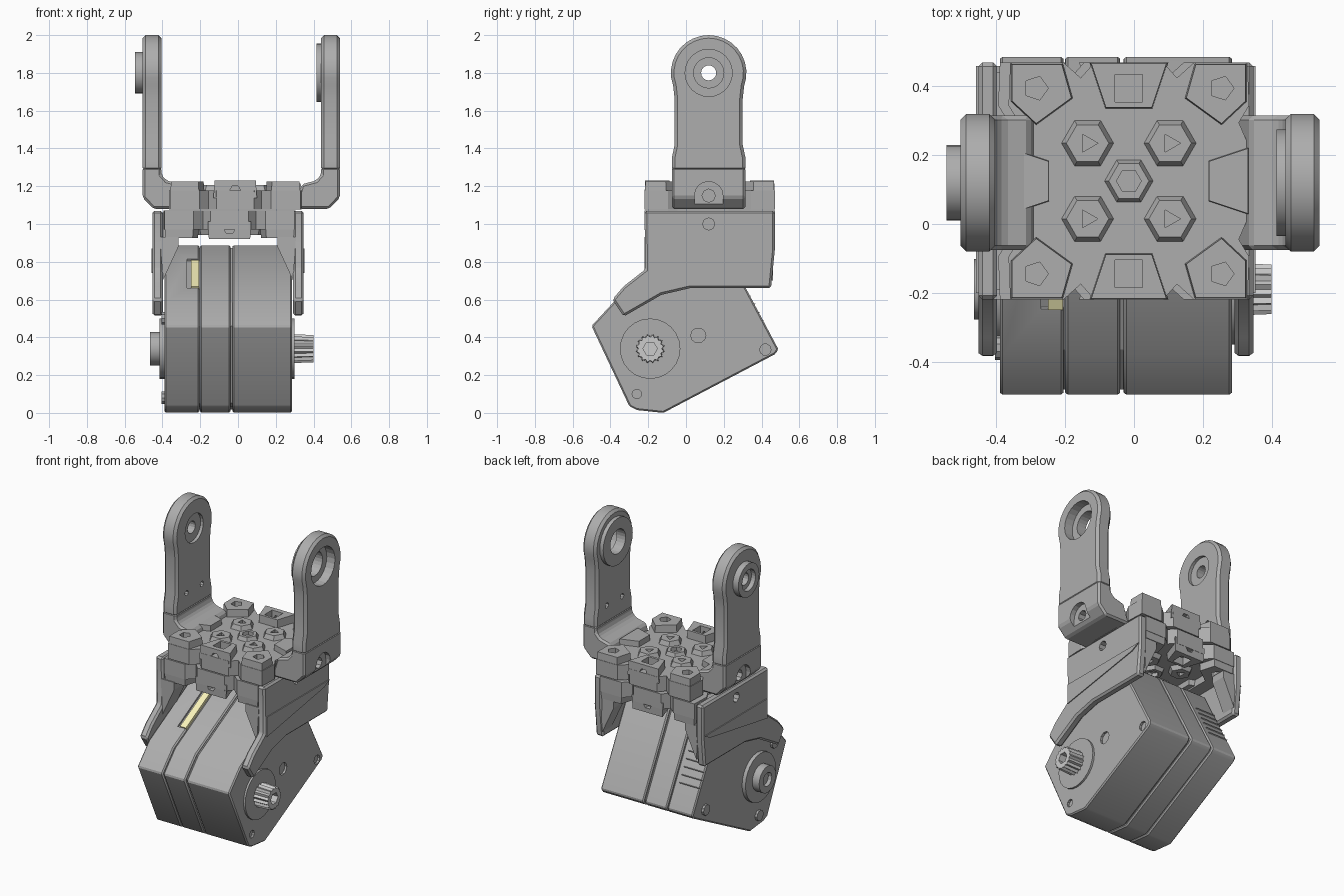
import bpy, bmesh
from math import sin, cos, pi
from mathutils import Vector

if "Cube" in bpy.data.objects:
    bpy.data.objects.remove(bpy.data.objects["Cube"])


def prism(name, pts, a, b, axis='X', taper=1.0, bevel=0, smooth=False):
    """Extrude a profile from a to b; X takes (y,z), Y takes (x,z), Z takes (x,y)."""
    c = [sum(p[i] for p in pts) / len(pts) for i in (0, 1)]

    def place(u, v, w):
        return {'X': (w, u, v), 'Y': (u, w, v), 'Z': (u, v, w)}[axis]
    bm = bmesh.new()
    lo = [bm.verts.new(place(u, v, a)) for u, v in pts]
    hi = [bm.verts.new(place(c[0] + (u - c[0]) * taper, c[1] + (v - c[1]) * taper, b)) for u, v in pts]
    n = len(pts)
    bm.faces.new(lo)
    bm.faces.new(hi)
    for i in range(n):
        bm.faces.new((lo[i], lo[(i + 1) % n], hi[(i + 1) % n], hi[i]))
    bmesh.ops.recalc_face_normals(bm, faces=bm.faces)
    me = bpy.data.meshes.new(name)
    bm.to_mesh(me)
    bm.free()
    ob = bpy.data.objects.new(name, me)
    bpy.context.collection.objects.link(ob)
    select(ob)
    if bevel:
        m = ob.modifiers.new('bevel', 'BEVEL')
        m.width, m.segments, m.limit_method = bevel, 1, 'ANGLE'
        bpy.ops.object.modifier_apply(modifier='bevel')
    if smooth:
        bpy.ops.object.shade_smooth_by_angle()
    return ob


def select(ob):
    bpy.ops.object.select_all(action='DESELECT')
    ob.select_set(True)
    bpy.context.view_layer.objects.active = ob


def ring(c, r, n=24, a0=0.0, a1=2 * pi):
    k = n if a1 - a0 > 6.28 else n - 1
    return [(c[0] + r * cos(a0 + (a1 - a0) * i / k), c[1] + r * sin(a0 + (a1 - a0) * i / k)) for i in range(n)]


def rect(u0, u1, v0, v1):
    return [(u0, v0), (u1, v0), (u1, v1), (u0, v1)]


def cut(ob, cutter):
    m = ob.modifiers.new('cut', 'BOOLEAN')
    m.operation, m.object, m.solver = 'DIFFERENCE', cutter, 'EXACT'
    select(ob)
    bpy.ops.object.modifier_apply(modifier='cut')
    bpy.data.objects.remove(cutter)


def paint(obs, name, col):
    m = bpy.data.materials.new(name)
    m.diffuse_color = (*col, 1)
    m.use_nodes = True
    m.node_tree.nodes["Principled BSDF"].inputs["Base Color"].default_value = m.diffuse_color
    for ob in obs:
        ob.data.materials.clear()
        ob.data.materials.append(m)


# Tilted motor body: three slabs around a slightly smaller core
body = [(-.50, .46), (-.30, .035), (-.26, .015), (-.12, 0), (.47, .31), (.49, .335), (.20, .88),
        (.175, .89), (-.38, .59)]
mid = (-.02, .44)
core = [(mid[0] + (y - mid[0]) * .96, mid[1] + (z - mid[1]) * .96) for y, z in body]
slabs = [prism('motor_case_' + n, body, a, b, bevel=.008, smooth=True)
         for n, a, b in (('left', -.39, -.205), ('middle', -.20, -.04), ('right', -.03, .285))]
prism('motor_core', core, -.38, .27)
along, out = Vector((.882, .470)), Vector((-.470, .882))


def tilted(c, u, v):
    c = Vector(c)
    return [tuple(c + along * i * u + out * j * v) for i, j in ((-1, -1), (1, -1), (1, 1), (-1, 1))]


# Connector slot with pale yellow insert
cut(slabs[0], prism('slot_cutter', tilted((-.105, .735), .16, .04), -.27, -.19))
plug = prism('connector_insert', tilted((-.105, .715), .15, .028), -.25, -.207)

# Cooling fins on the rear face of the left slab
for i in range(6):
    p = Vector((.485, .335)) + out * (.17 + .05 * i)
    tri = [tuple(p - along * .02 - out * .016), tuple(p + along * .01), tuple(p - along * .02 + out * .016)]
    prism('cooling_fin', tri, -.385, -.24)

# Small holes in the right motor face
for c, r in (((.065, .41), .04), ((.42, .335), .03), ((-.26, .10), .025)):
    cut(slabs[2], prism('hole_cutter', ring(c, r, 10), .24, .3))

# Output shaft on the right, idler on the left
hub = (-.19, .34)
prism('shaft_collar', ring(hub, .16, 24), .27, .298, smooth=True)
spline = [ring(hub, .078 if i % 2 else .066, 32)[i] for i in range(32)]
shaft = prism('output_shaft', spline, .29, .40, taper=.94)
cut(shaft, prism('shaft_bore', ring(hub, .038, 6), .34, .45))
prism('idler_flange', ring(hub, .16, 24), -.415, -.38, smooth=True)
idler = prism('idler_hub', ring(hub, .088, 20), -.465, -.40, smooth=True)
cut(idler, prism('idler_bore', ring(hub, .045, 12), -.5, -.44))
for c in ((-.36, .50), (-.2, .08), (.36, .33)):
    prism('case_screw', ring(c, .035, 10), -.405, -.38)


# Mounting plates: notched slab with chunky edge blocks and tapered screw bosses
def mount_plate(name, back, face, cx):
    cy, sgn = .125, 1 if face > back else -1
    q = [(.35, .10), (.32, .17), (.35, .22), (.345, .345), (.19, .345), (.14, .30), (.10, .345)]
    outline = (q + [(-x, y) for x, y in q[::-1]] + [(-x, -y) for x, y in q] + [(x, -y) for x, y in q[::-1]])
    prism(name + '_slab', [(cx + x, cy + y) for x, y in outline], back, back + sgn * .10, 'Z')
    floor, h = back + sgn * .06, face - back
    over = face + sgn * .1
    for sx in (-1, 1):
        # broad blocks on the left and right edges
        side = [(.35, .10), (.35, -.10), (.23, -.06), (.23, .06)]
        prism(name + '_side_block', [(cx + sx * x, cy + y) for x, y in side], floor, back + h * .9, 'Z', taper=.95)
        for sy in (-1, 1):
            corner = [(.345, .345), (.345, .23), (.27, .16), (.16, .24), (.19, .345)]
            ob = prism(name + '_corner', [(cx + sx * x, cy + sy * y) for x, y in corner], floor,
                       back + h * .97, 'Z', taper=.93)
            cut(ob, prism('c', ring((cx + sx * .27, cy + sy * .27), .036, 5), back + h * .5, over, 'Z'))
            boss = prism(name + '_boss', ring((cx + sx * .12, cy + sy * .11), .095, 6), floor,
                         back + h * .85, 'Z', taper=.65)
            cut(boss, prism('c', ring((cx + sx * .12, cy + sy * .11), .03, 3), back + h * .5, over, 'Z'))
    for sy in (-1, 1):
        edge = [(-.115, .345), (-.07, .21), (.07, .21), (.115, .345)]
        ob = prism(name + '_edge_block', [(cx + x, cy + sy * y) for x, y in edge], floor, face, 'Z', taper=.95)
        cut(ob, prism('c', rect(cx - .04, cx + .04, cy + sy * .27 - .04, cy + sy * .27 + .04),
                      back + h * .6, over, 'Z'))
        cut(ob, prism('c', ring((cx, back + h * .62), .032, 6), cy + sy * .31, cy + sy * .4, 'Y'))
    hub_boss = prism(name + '_centre_boss', ring((cx, cy), .09, 6), floor, back + h * .82, 'Z', taper=.65)
    cut(hub_boss, prism('c', ring((cx, cy), .036, 6), back + h * .5, over, 'Z'))


mount_plate('upper_plate', 1.078, 1.23, -.015)
mount_plate('lower_plate', 1.072, .92, -.045)

# Lower bracket: cheeks that hook down over the motor, plus gussets
cheek = [(-.22, 1.07), (-.215, .76), (-.33, .67), (-.39, .60), (-.33, .51), (-.13, .625), (.02, .66),
         (.45, .66), (.47, .86), (.47, 1.07)]
for side, s in (('right', 1), ('left', -1)):
    X = lambda d: -.053 + s * d
    ob = prism(side + '_cheek', cheek, X(.345), X(.40), bevel=.012, smooth=True)
    cut(ob, prism('c', ring((.12, 1.0), .032, 8), X(.3), X(.5)))
    cut(ob, prism('c', ring((.17, .83), .025, 8), X(.3), X(.5)))
    # raised slanted rib across the cheek
    prism(side + '_cheek_rib', [(-.20, .74), (.40, .84), (.46, .87), (-.2, .87)], X(.395), X(.406))
    for y0, y1 in ((-.22, -.10), (.36, .46)):
        prism(side + '_gusset', [(X(.262), .93), (X(.262), .88), (X(.345), .70), (X(.36), .93)], y0, y1, 'Y')
    prism(side + '_shoulder', [(X(.26), .925), (X(.26), 1.06), (X(.36), 1.06), (X(.36), .925)], -.19, .44, 'Y')

# Upper fork: chamfered feet and two round-topped arms
eye = (.12, 1.80)
arm = [(.315, 1.28), (.315, 1.35), (.30, 1.42), (.30, 1.66)] + ring(eye, .2, 19, -.35, pi + .35) + \
      [(-.06, 1.66), (-.06, 1.42), (-.075, 1.35), (-.075, 1.28)]
for side, s in (('right', 1), ('left', -1)):
    X = lambda d: .0175 + s * d
    foot = prism(side + '_arm_foot', [(X(.28), 1.08), (X(.465), 1.08), (X(.5225), 1.14), (X(.5225), 1.30),
                 (X(.4225), 1.30), (X(.4225), 1.26), (X(.395), 1.23), (X(.32), 1.21)], -.075, .315, 'Y', bevel=.012)
    # arched pocket with a screw hole in the foot
    cut(foot, prism('c', [(.045, 1.05), (.195, 1.05)] + ring((.12, 1.15), .075, 9, 0, pi), X(.49), X(.6)))
    cut(foot, prism('c', ring((.12, 1.15), .035, 8), X(.42), X(.6)))
    ob = prism(side + '_arm', arm, X(.4225), X(.5225), bevel=.016, smooth=True)
    if s > 0:
        boss = prism('right_inner_boss', ring(eye, .155), .415, .45, smooth=True)
        for part in (ob, boss):
            cut(part, prism('c', ring(eye, .08), .3, .6))
        cut(ob, prism('c', ring(eye, .125), .48, .6))
    else:
        boss = prism('left_outer_boss', ring(eye, .11), -.545, -.49, smooth=True)
        for part in (ob, boss):
            cut(part, prism('c', ring(eye, .04, 16), -.6, -.3))
        cut(boss, prism('c', ring(eye, .07), -.6, -.515))
        cut(ob, prism('c', ring(eye, .095), -.425, -.3))
    # blind holes low on the inner face
    for y in (.04, .20):
        cut(ob, prism('c', ring((y, 1.40), .018, 8), X(.4), X(.46)))

# Colours
paint([o for o in bpy.data.objects if o.type == 'MESH'], 'dark_grey', (.42, .42, .42))
paint([plug], 'pale_yellow', (.95, .9, .5))
paint([shaft], 'light_metal', (1, 1, 1))
